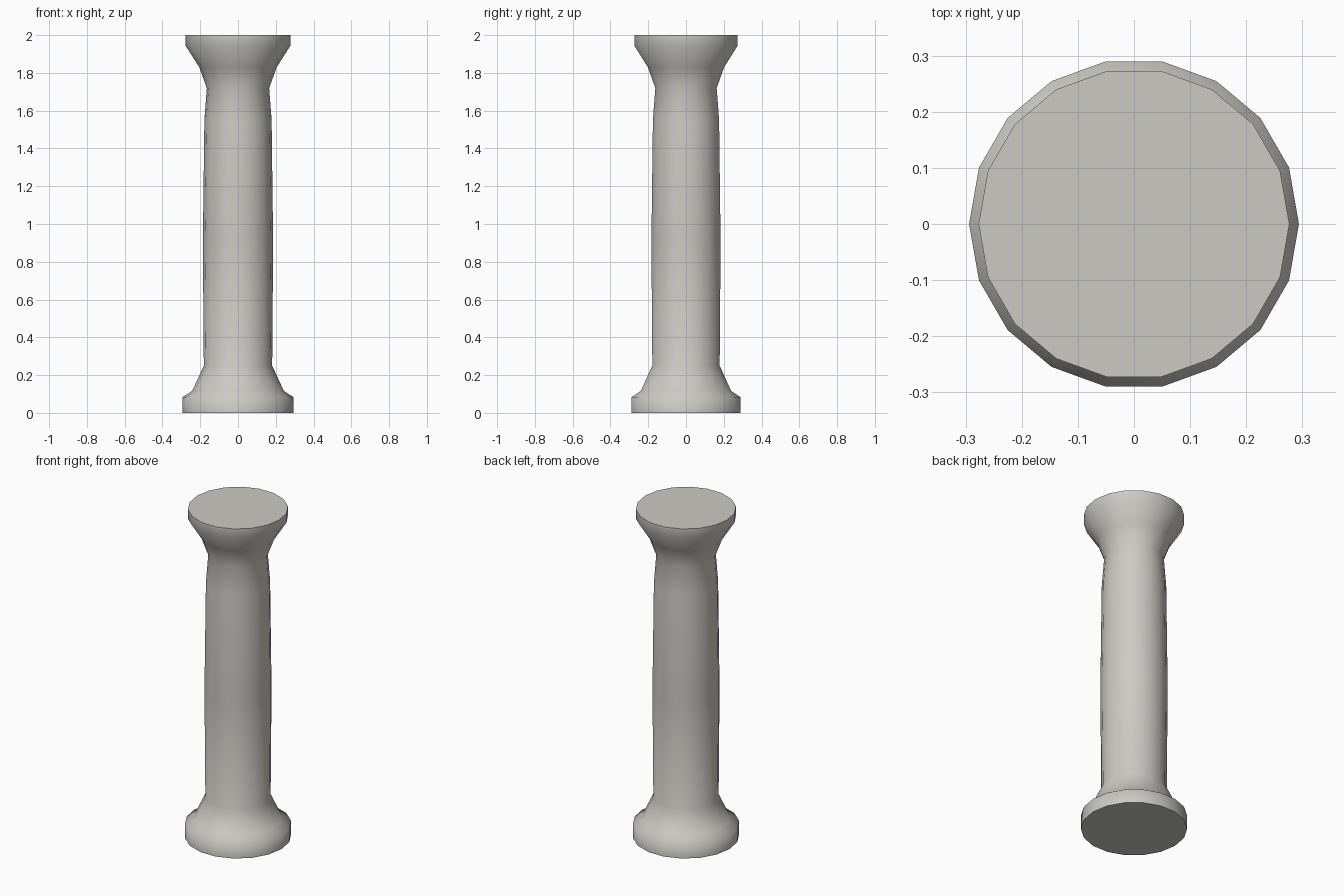
import bpy
import bmesh
from math import cos, sin, tau, radians

cube = bpy.data.objects.get("Cube")
if cube:
    bpy.data.objects.remove(cube, do_unlink=True)

SIDES = 18

# Pale stone material
stone = bpy.data.materials.new("pale_stone")
stone.use_nodes = True
stone.diffuse_color = (0.6, 0.59, 0.55, 1)
shader = stone.node_tree.nodes["Principled BSDF"]
shader.inputs["Base Color"].default_value = stone.diffuse_color
shader.inputs["Roughness"].default_value = 0.8

# Column outline from foot to capital: (radius, height)
profile = [
    (0.294, 0), (0.294, 0.083), (0.243, 0.116),     # foot
    (0.181, 0.25), (0.186, 0.9), (0.178, 1.55),     # swelling shaft
    (0.165, 1.72), (0.205, 1.83),                   # neck
    (0.277, 1.943), (0.277, 2),                     # capital
]


def lathe(name, outline, material):
    """Turn an outline about the z axis and cap both ends."""
    bm = bmesh.new()
    rings = [[bm.verts.new((r * cos(tau * i / SIDES), r * sin(tau * i / SIDES), z))
              for i in range(SIDES)] for r, z in outline]
    for low, high in zip(rings, rings[1:]):
        for i in range(SIDES):
            j = (i + 1) % SIDES
            bm.faces.new((low[i], low[j], high[j], high[i]))
    bm.faces.new(rings[0][::-1])
    bm.faces.new(rings[-1])
    mesh = bpy.data.meshes.new(name)
    bm.to_mesh(mesh)
    bm.free()
    mesh.materials.append(material)
    obj = bpy.data.objects.new(name, mesh)
    bpy.context.collection.objects.link(obj)
    return obj


column = lathe("column", profile, stone)

# Smooth sides, crisp flat ends
bpy.ops.object.select_all(action="DESELECT")
column.select_set(True)
bpy.context.view_layer.objects.active = column
bpy.ops.object.shade_smooth_by_angle(angle=radians(70))
